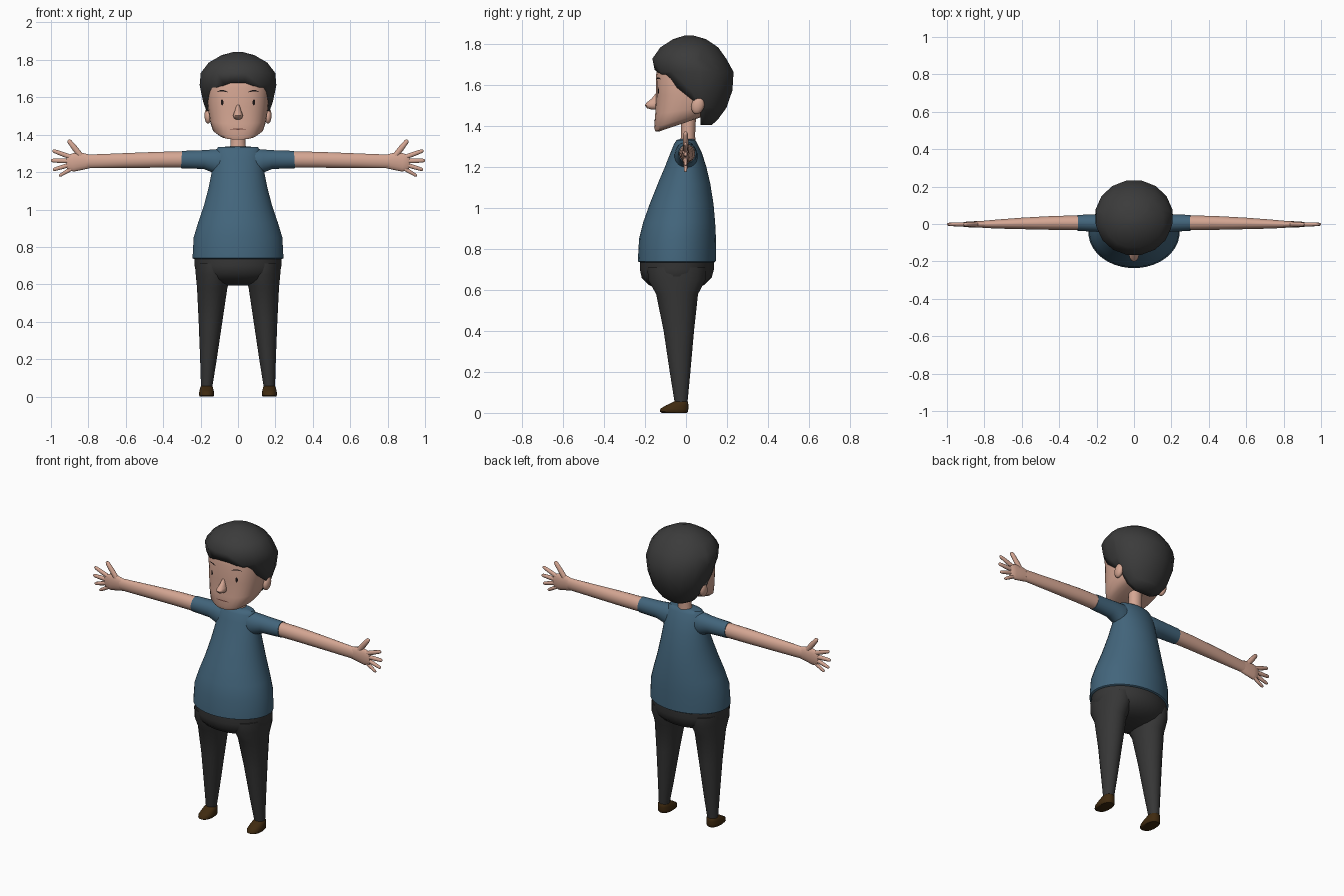
import bpy, bmesh, math
from mathutils import Vector
from mathutils.bvhtree import BVHTree

cube = bpy.data.objects.get("Cube")
if cube:
    bpy.data.objects.remove(cube, do_unlink=True)


def material(name, r, g, b):
    m = bpy.data.materials.new(name)
    m.use_nodes = True
    m.diffuse_color = (r, g, b, 1)
    bsdf = next(n for n in m.node_tree.nodes if n.type == 'BSDF_PRINCIPLED')
    bsdf.inputs["Base Color"].default_value = (r, g, b, 1)
    bsdf.inputs["Roughness"].default_value = 0.8
    return m


skin = material("skin", 0.66, 0.38, 0.29)
shirt_blue = material("shirt blue", 0.055, 0.13, 0.2)
trouser_grey = material("trouser charcoal", 0.037, 0.037, 0.037)
hair_grey = material("hair charcoal", 0.044, 0.044, 0.044)
shoe_brown = material("shoe brown", 0.05, 0.023, 0.005)
line_dark = material("feature dark", 0.012, 0.008, 0.008)
lip_brown = material("lip brown", 0.16, 0.06, 0.045)


def finish(name, bm, mat, mirror=False, angle=50):
    mesh = bpy.data.meshes.new(name)
    bm.to_mesh(mesh)
    bm.free()
    mesh.materials.append(mat)
    ob = bpy.data.objects.new(name, mesh)
    bpy.context.collection.objects.link(ob)
    bpy.ops.object.select_all(action='DESELECT')
    ob.select_set(True)
    bpy.context.view_layer.objects.active = ob
    bpy.ops.object.shade_smooth_by_angle(angle=math.radians(angle))
    if mirror:
        ob.modifiers.new("mirror", 'MIRROR').use_mirror_merge = False
    return ob


def loft(rings, n, power=2.0):
    """Skin rings given as (centre, u, v) and cap both ends."""
    bm = bmesh.new()
    loops = []
    for c, u, v in rings:
        loop = []
        for i in range(n):
            a = math.tau * (i + 0.5) / n
            s, t = math.cos(a), math.sin(a)
            s = math.copysign(abs(s) ** (2 / power), s)
            t = math.copysign(abs(t) ** (2 / power), t)
            loop.append(bm.verts.new(c + u * s + v * t))
        loops.append(loop)
    for a, b in zip(loops, loops[1:]):
        for i in range(n):
            j = (i + 1) % n
            bm.faces.new((a[i], a[j], b[j], b[i]))
    bm.faces.new(loops[0])
    bm.faces.new(loops[-1])
    bmesh.ops.recalc_face_normals(bm, faces=bm.faces)
    return bm


def stack(rows, n=32, power=2.0, x=0.0):
    """Upright loft; row = z, half width, front y, back y, optional tilt, centre x."""
    rings = []
    for z, rx, yf, yb, *extra in rows:
        slope = extra[0] if extra else 0
        cx = extra[1] if len(extra) > 1 else x
        cy, ry = (yf + yb) / 2, (yb - yf) / 2
        rings.append((Vector((cx, cy, z + slope * cy)), Vector((rx, 0, 0)),
                      Vector((0, ry, ry * slope))))
    return loft(rings, n, power)


def limb(rows, n=20):
    """Loft in the x-z plane; row = x, z, half height, half depth, y."""
    pts = [Vector((x, y, z)) for x, z, h, d, y in rows]
    axis = (pts[-1] - pts[0]).normalized()
    side = axis.cross(Vector((0, 1, 0))).normalized()
    return loft([(p, side * r[2], Vector((0, r[3], 0))) for p, r in zip(pts, rows)], n)


# Shirt and sleeves
finish("shirt", stack([
    (0.735, 0.236, -0.225, 0.138), (0.74, 0.244, -0.236, 0.146), (0.85, 0.238, -0.23, 0.147),
    (0.93, 0.214, -0.21, 0.143), (1.02, 0.183, -0.178, 0.135), (1.12, 0.157, -0.138, 0.119),
    (1.2, 0.141, -0.104, 0.1), (1.27, 0.13, -0.076, 0.078), (1.315, 0.12, -0.058, 0.056),
    (1.333, 0.107, -0.045, 0.045), (1.337, 0.05, -0.03, 0.04)], 36), shirt_blue)
finish("sleeve", limb([
    (0.04, 1.252, 0.07, 0.045, 0), (0.1, 1.252, 0.073, 0.056, 0), (0.135, 1.26, 0.062, 0.053, 0.002),
    (0.18, 1.267, 0.051, 0.048, 0.005), (0.302, 1.267, 0.047, 0.043, 0.006)]), shirt_blue, True)

# Arms and hands
finish("arm", limb([
    (0.27, 1.267, 0.044, 0.04, 0.006), (0.42, 1.266, 0.043, 0.038, 0.006),
    (0.6, 1.262, 0.04, 0.031, 0.003), (0.72, 1.259, 0.038, 0.025, 0),
    (0.81, 1.257, 0.037, 0.019, -0.002)]), skin, True)
finish("palm", limb([
    (0.78, 1.257, 0.034, 0.019, -0.002), (0.83, 1.258, 0.046, 0.018, -0.002),
    (0.88, 1.252, 0.05, 0.016, -0.002), (0.91, 1.25, 0.042, 0.013, -0.002),
    (0.917, 1.25, 0.034, 0.008, -0.002)], 16), skin, True)
fingers = {
    "thumb": (0.835, 1.28, 0.908, 1.372, 0.016), "index_finger": (0.88, 1.275, 0.992, 1.316, 0.013),
    "middle_finger": (0.89, 1.259, 1.0, 1.262, 0.013), "ring_finger": (0.89, 1.242, 0.99, 1.212, 0.012),
    "little_finger": (0.87, 1.23, 0.957, 1.179, 0.011)}
for name, (x0, z0, x1, z1, r) in fingers.items():
    rows = []
    for t, k in ((0, 1), (0.5, 1), (0.9, 0.8), (0.97, 0.55), (1, 0.2)):
        rows.append((x0 + (x1 - x0) * t, z0 + (z1 - z0) * t, r * k, r * k * 0.85, -0.002))
    finish(name, limb(rows, 10), skin, True)

# Trousers
finish("trouser_hips", stack([
    (0.745, 0.235, -0.224, 0.137), (0.7, 0.233, -0.226, 0.137), (0.66, 0.226, -0.217, 0.126),
    (0.625, 0.195, -0.182, 0.09), (0.605, 0.14, -0.14, 0.05), (0.595, 0.07, -0.09, 0.0)]), trouser_grey)
finish("trouser_leg", stack([
    (0.71, 0.095, -0.19, 0.1, 0, 0.133), (0.65, 0.094, -0.187, 0.097, 0, 0.133),
    (0.58, 0.082, -0.147, 0.06, 0, 0.138), (0.4, 0.064, -0.11, 0.04, 0, 0.147),
    (0.2, 0.045, -0.08, 0.022, 0, 0.158), (0.045, 0.03, -0.055, 0.007, 0, 0.168)], 20),
    trouser_grey, True)

# Shoes
finish("shoe", stack([
    (0, 0.036, -0.118, 0.006), (0.006, 0.041, -0.128, 0.011), (0.02, 0.041, -0.126, 0.012),
    (0.036, 0.037, -0.1, 0.012), (0.052, 0.033, -0.066, 0.011), (0.058, 0.026, -0.055, 0.006)],
    20, 2.3, 0.168), shoe_brown, True)

# Neck and head
finish("neck", stack([(1.31, 0.045, -0.03, 0.047), (1.36, 0.04, -0.024, 0.045),
                      (1.46, 0.042, -0.024, 0.05)], 20), skin)
head = stack([
    (1.419, 0.08, -0.13, 0.09, 0.34), (1.424, 0.11, -0.15, 0.11, 0.33),
    (1.438, 0.137, -0.156, 0.13, 0.28), (1.48, 0.152, -0.151, 0.15, 0.14),
    (1.55, 0.162, -0.146, 0.17), (1.65, 0.167, -0.147, 0.18),
    (1.73, 0.15, -0.13, 0.15), (1.78, 0.1, -0.08, 0.1)], 32, 2.5)
surface = BVHTree.FromBMesh(head)
finish("head", head, skin)
finish("nose", stack([
    (1.481, 0.01, -0.168, -0.13), (1.488, 0.022, -0.19, -0.12), (1.502, 0.027, -0.201, -0.12),
    (1.515, 0.023, -0.193, -0.12), (1.535, 0.015, -0.168, -0.12), (1.56, 0.009, -0.148, -0.12)],
    14), skin)
ear = bmesh.new()
bmesh.ops.create_uvsphere(ear, u_segments=14, v_segments=9, radius=1)
for v in ear.verts:
    v.co = (0.16 + v.co.x * 0.02, 0.058 + v.co.y * 0.032 + v.co.z * 0.006, 1.502 + v.co.z * 0.043)
finish("ear", ear, skin, True)


def face_plate(name, outline, mat, mirror=True):
    """Thin strip laid on the face; outline = x, z, half height columns."""
    bm = bmesh.new()
    pairs = []
    for x, z, h in outline:
        pair = []
        for zz in (z - h, z + h):
            hit = surface.ray_cast(Vector((x, -1, zz)), Vector((0, 1, 0)))[0]
            pair.append(bm.verts.new(hit - Vector((0, 0.003, 0))))
        pairs.append(pair)
    for (a, b), (c, d) in zip(pairs, pairs[1:]):
        bm.faces.new((a, c, d, b))
    finish(name, bm, mat, mirror)


# Eyes, eyebrows and mouth
face_plate("eye", [(0.085 + 0.007 * math.cos(a), 1.573, 0.001 + 0.015 * math.sin(a))
                   for a in [math.pi * (1 - i / 8) for i in range(9)]], line_dark)
face_plate("eyebrow", [(0.055, 1.628, 0.002), (0.075, 1.634, 0.004), (0.095, 1.635, 0.003),
                       (0.112, 1.629, 0.001)], line_dark)
face_plate("mouth", [(-0.042, 1.428, 0.001), (-0.02, 1.43, 0.003), (0, 1.429, 0.003),
                     (0.02, 1.43, 0.003), (0.042, 1.428, 0.001)], lip_brown, False)

# Hair: faceted cap with the face opening cut away
hair = stack([
    (1.405, 0.06, 0.04, 0.125), (1.43, 0.11, 0.0, 0.155), (1.49, 0.158, -0.06, 0.2),
    (1.575, 0.19, -0.115, 0.23), (1.665, 0.209, -0.155, 0.236), (1.73, 0.203, -0.168, 0.2),
    (1.785, 0.16, -0.128, 0.16), (1.825, 0.09, -0.065, 0.1), (1.842, 0.025, -0.01, 0.04)], 16)
fringe = Vector((0, -0.165, 1.685))
slope = -0.8
ear_y = 0.07
for co, no in ((fringe, Vector((0, -slope, 1))), (Vector((0, ear_y, 0)), Vector((0, 1, 0)))):
    bmesh.ops.bisect_plane(hair, geom=hair.verts[:] + hair.edges[:] + hair.faces[:],
                           plane_co=co, plane_no=no.normalized())
opening = []
for f in hair.faces:
    c = f.calc_center_median()
    if c.y < ear_y and c.z < fringe.z + slope * (c.y - fringe.y):
        opening.append(f)
bmesh.ops.delete(hair, geom=opening, context='FACES')
cap = finish("hair", hair, hair_grey, angle=60)
shell = cap.modifiers.new("thickness", 'SOLIDIFY')
shell.thickness = 0.045
shell.offset = -1
